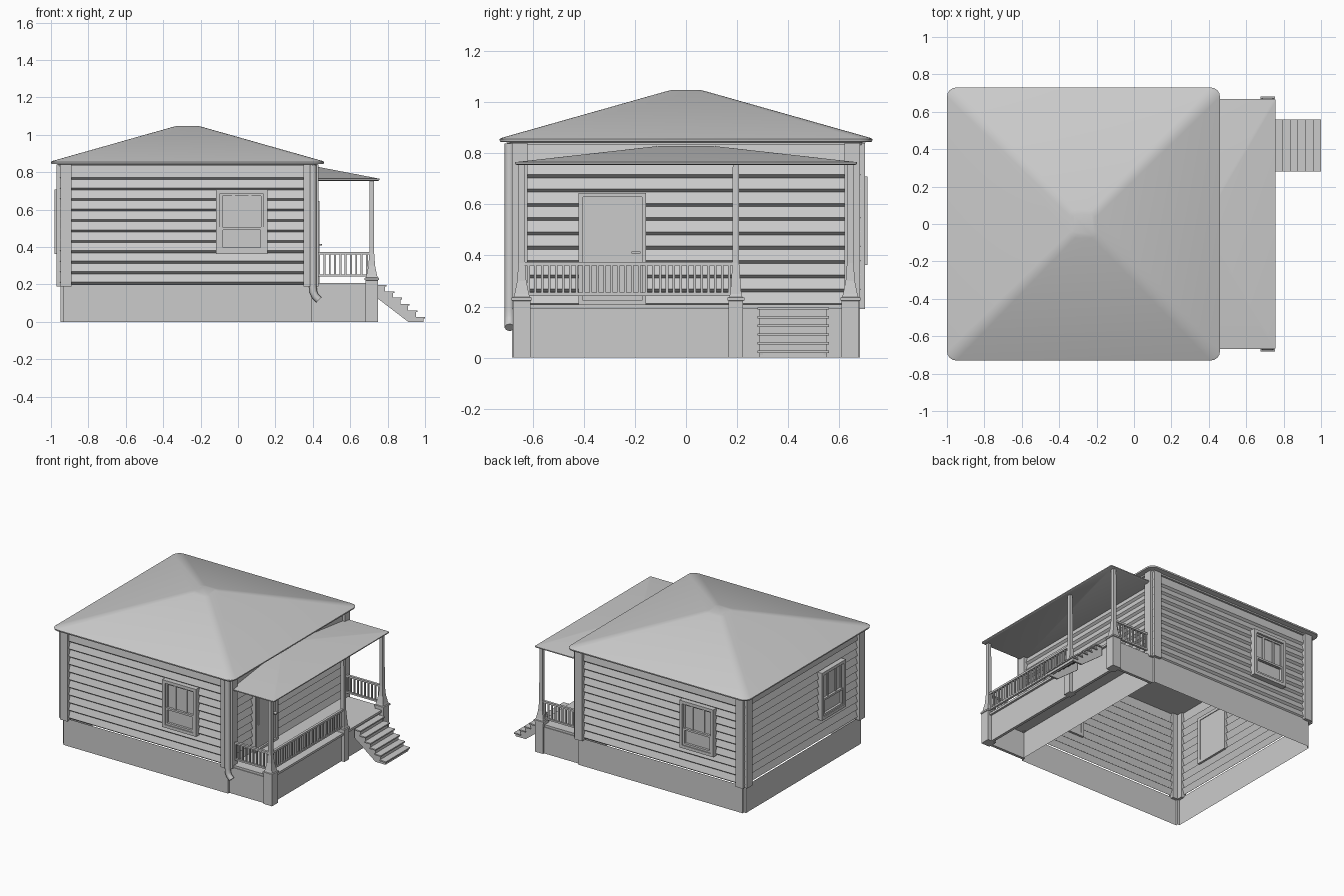
import bpy, bmesh, math
from mathutils import Matrix

cube = bpy.data.objects.get("Cube")
if cube:
    bpy.data.objects.remove(cube)

grey = bpy.data.materials.new("plain_grey")
grey.use_nodes = True
grey.diffuse_color = (0.6, 0.6, 0.6, 1)
grey.node_tree.nodes["Principled BSDF"].inputs["Base Color"].default_value = (0.6, 0.6, 0.6, 1)

CX = -0.27            # centre of the house body
FLOOR, EAVE = 0.2, 0.84


def finish(name, bm, matrix=None, smooth=False):
    bmesh.ops.recalc_face_normals(bm, faces=bm.faces[:])
    mesh = bpy.data.meshes.new(name)
    bm.to_mesh(mesh)
    bm.free()
    obj = bpy.data.objects.new(name, mesh)
    bpy.context.collection.objects.link(obj)
    mesh.materials.append(grey)
    if matrix:
        obj.matrix_world = matrix
    if smooth:
        bpy.ops.object.select_all(action='DESELECT')
        obj.select_set(True)
        bpy.context.view_layer.objects.active = obj
        bpy.ops.object.shade_smooth_by_angle(angle=math.radians(35))
    return obj


def boxes(name, bounds, matrix=None):
    """One object from boxes given as (x0, x1, y0, y1, z0, z1)."""
    bm = bmesh.new()
    for x0, x1, y0, y1, z0, z1 in bounds:
        m = Matrix.Translation(((x0 + x1) / 2, (y0 + y1) / 2, (z0 + z1) / 2))
        bmesh.ops.create_cube(bm, size=1, matrix=m @ Matrix.Diagonal((x1 - x0, y1 - y0, z1 - z0, 1)))
    return finish(name, bm, matrix)


def loft(name, rings, bottom=True, top=True, smooth=False):
    bm = bmesh.new()
    loops = [[bm.verts.new(p) for p in ring] for ring in rings]
    for a, b in zip(loops, loops[1:]):
        for i in range(len(a)):
            j = (i + 1) % len(a)
            bm.faces.new((a[i], a[j], b[j], b[i]))
    if bottom:
        bm.faces.new(loops[0][::-1])
    if top:
        bm.faces.new(loops[-1])
    return finish(name, bm, smooth=smooth)


def rect(x0, x1, y0, y1, z, r=0.0, steps=4):
    """Rectangle ring, with rounded corners when r is set."""
    pts = []
    for k, (x, y) in enumerate([(x1 - r, y1 - r), (x0 + r, y1 - r), (x0 + r, y0 + r), (x1 - r, y0 + r)]):
        for s in range(steps + 1 if r else 1):
            a = math.pi / 2 * (k + s / steps)
            pts.append((x + r * math.cos(a), y + r * math.sin(a), z))
    return pts


def square(cx, cy, h, z, r=0.0):
    return rect(cx - h, cx + h, cy - h, cy + h, z, r)


def notched(h, n, z):
    """Square ring with a small step cut from each corner."""
    pts, i = [], h - n
    for k in range(4):
        c, s = round(math.cos(k * math.pi / 2)), round(math.sin(k * math.pi / 2))
        for x, y in [(h, i), (i, i), (i, h)]:
            pts.append((CX + c * x - s * y, s * x + c * y, z))
    return pts


# House body: open foundation and clapboard walls
loft("foundation", [notched(0.68, 0.015, z) for z in (0, FLOOR)], False, False)
pitch = 0.056
wall = []
for i in range(11):
    z = FLOOR + i * pitch
    wall += [square(CX, 0, 0.668, z), square(CX, 0, 0.683, z + 0.012)]
wall.append(square(CX, 0, 0.675, EAVE))
loft("clapboard_walls", wall, False, False)

# Corner boards, a pair at each corner
boards = []
for sx in (-1, 1):
    for sy in (-1, 1):
        for a, b, c, d in [(0.62, 0.68, 0.66, 0.70), (0.66, 0.70, 0.62, 0.68)]:
            x, y = sorted((sx * a, sx * b)), sorted((sy * c, sy * d))
            boards.append((CX + x[0], CX + x[1], y[0], y[1], 0.19, EAVE))
boxes("corner_boards", boards)

# Main hipped roof
loft("main_roof", [square(CX, 0, h, z, r) for h, z, r in [
    (0.69, 0.832, 0.02), (0.69, 0.842, 0.02), (0.728, 0.845, 0.05), (0.73, 0.855, 0.05),
    (0.722, 0.86, 0.05), (0.075, 1.043, 0.03), (0.055, 1.048, 0.02)]], smooth=True)

# Porch half-hip roof
loft("porch_roof", [rect(0.4, x, -y, y, z, 0.01) for x, y, z in [
    (0.75, 0.662, 0.754), (0.757, 0.669, 0.758), (0.757, 0.669, 0.765), (0.43, 0.11, 0.828)]], smooth=True)


# Sash windows, one on each closed side
def frame(x0, x1, z0, z1, w, d0, d1):
    return [(x0, x0 + w, -d1, -d0, z0, z1), (x1 - w, x1, -d1, -d0, z0, z1),
            (x0 + w, x1 - w, -d1, -d0, z0, z0 + w), (x0 + w, x1 - w, -d1, -d0, z1 - w, z1)]


def side(angle):
    return Matrix.Translation((CX, 0, 0)) @ Matrix.Rotation(math.radians(angle), 4, 'Z')


for label, angle, u in (("front", 0, 0.29), ("left", -90, 0.31), ("back", 180, 0.31)):
    win = frame(u - 0.137, u + 0.137, 0.362, 0.708, 0.022, 0.655, 0.71)
    win += frame(u - 0.115, u + 0.115, 0.49, 0.686, 0.012, 0.66, 0.695)
    win += frame(u - 0.115, u + 0.115, 0.384, 0.508, 0.014, 0.66, 0.703)
    win += [(u + s - 0.008, u + s + 0.008, -0.693, -0.66, 0.5, 0.68) for s in (-0.045, 0.045)]
    win.append((u - 0.115, u + 0.115, -0.686, -0.66, 0.385, 0.685))
    boxes(label + "_window", win, side(angle))

# Front door with raised panel and handle
u = -0.288
door = frame(u - 0.132, u + 0.132, 0.208, 0.645, 0.016, 0.65, 0.705)
door += [(u - 0.118, u + 0.118, -0.692, -0.65, 0.208, 0.63),
         (u - 0.082, u + 0.082, -0.697, -0.69, 0.39, 0.605)]
boxes("door", door, side(90))
boxes("door_handle", [(u + 0.085, u + 0.11, -0.715, -0.69, 0.408, 0.416),
                      (u + 0.075, u + 0.11, -0.719, -0.713, 0.408, 0.416)], side(90))

# Porch deck and skirt
boxes("porch_deck", [(0.4, 0.735, -0.66, 0.66, 0.192, 0.208)])
boxes("porch_skirt", [(0.7, 0.72, -0.65, 0.65, 0, 0.192)] +
      [(0.4, 0.72, s * 0.655 - 0.01, s * 0.655 + 0.01, 0, 0.192) for s in (-1, 1)])

# Porch posts: pedestal, cap and flared shaft
PX = 0.715
for label, y in (("right", -0.643), ("middle", 0.195), ("left", 0.643)):
    h = 0.028 if label == "middle" else 0.034
    loft(label + "_post", [square(PX, y, s, z) for s, z in [
        (h, 0), (h, 0.222), (h + 0.005, 0.224), (h + 0.005, 0.235), (h - 0.002, 0.237),
        (h - 0.006, 0.25), (0.018, 0.3), (0.013, 0.37), (0.012, 0.76)]])


# Railings with square balusters
def railing(name, a, b, fixed, along_x):
    n = round((b - a) / 0.027)
    bars = [(a, b, 0.009, 0.36, 0.374), (a, b, 0.008, 0.242, 0.254)]
    for i in range(n):
        c = a + (i + 0.5) * (b - a) / n
        bars.append((c - 0.005, c + 0.005, 0.005, 0.25, 0.365))
    out = []
    for p, q, w, z0, z1 in bars:
        across = (fixed - w, fixed + w)
        out.append(((p, q) + across if along_x else across + (p, q)) + (z0, z1))
    boxes(name, out)


railing("front_railing", -0.63, 0.183, PX, False)
for label, s in (("right", -1), ("left", 1)):
    railing(label + "_railing", 0.42, 0.703, s * 0.643, True)

# Stairs: sawtooth stringers, treads and thin risers
steps, run, rise = 6, 0.041, 0.034
saw = [(0.74, 0.13), (0.91, 0), (0.99, 0)]
treads, risers = [], []
for i in range(steps):
    x, z = 1.0 - i * run, 0.027 + i * rise
    saw += [(x - 0.008, z - 0.008), (x - run - 0.008, z - 0.008)]
    treads.append((x - run - 0.01, x, 0.28, 0.56, z - 0.009, z))
    risers.append((x - 0.014, x - 0.009, 0.29, 0.55, max(0, z - rise), z - 0.008))
saw[-1] = (0.74, saw[-1][1])
boxes("stair_treads", treads)
boxes("stair_risers", risers)
for label, y in (("right", 0.288), ("left", 0.538)):
    loft(label + "_stringer", [[(x, yy, z) for x, z in saw] for yy in (y, y + 0.014)])

# Downspout with a bent foot
curve = bpy.data.curves.new("downspout", 'CURVE')
curve.dimensions = '3D'
curve.bevel_depth = 0.02
curve.bevel_resolution = 2
curve.use_fill_caps = True
path = [(0.4, 0.838), (0.4, 0.19), (0.403, 0.16), (0.412, 0.138), (0.432, 0.118)]
spline = curve.splines.new('POLY')
spline.points.add(len(path) - 1)
for point, (x, z) in zip(spline.points, path):
    point.co = (x, -0.69, z, 1)
    point.radius = 1
spline.use_smooth = True
curve.materials.append(grey)
bpy.context.collection.objects.link(bpy.data.objects.new("downspout", curve))
